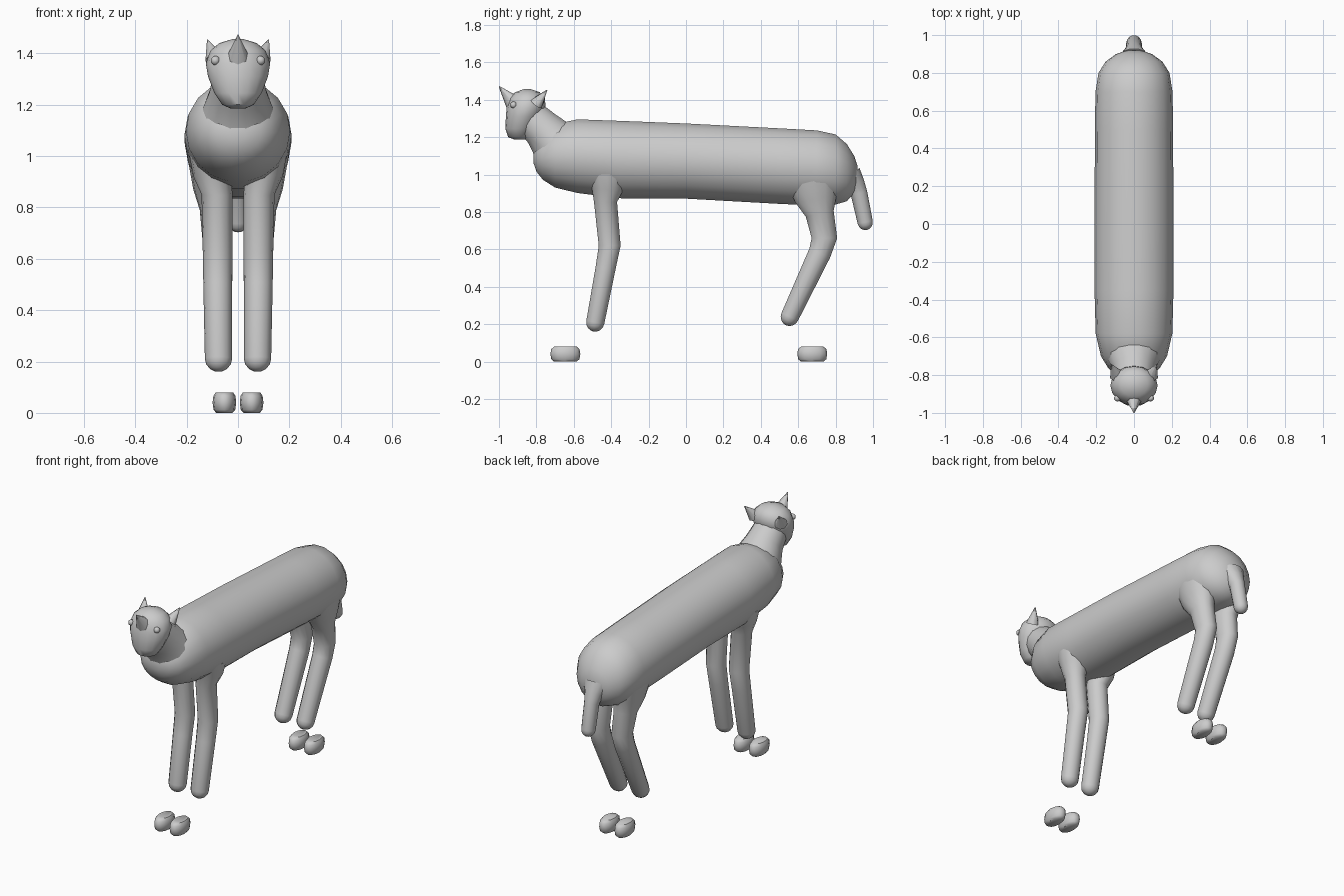
import bpy, bmesh, math
from mathutils import Vector, Matrix

if "Cube" in bpy.data.objects:
    bpy.data.objects.remove(bpy.data.objects["Cube"])

X = Vector((1, 0, 0))


def finish(bm, name, angle=50):
    bmesh.ops.recalc_face_normals(bm, faces=bm.faces)
    me = bpy.data.meshes.new(name)
    bm.to_mesh(me)
    bm.free()
    ob = bpy.data.objects.new(name, me)
    bpy.context.collection.objects.link(ob)
    bpy.ops.object.select_all(action='DESELECT')
    ob.select_set(True)
    bpy.context.view_layer.objects.active = ob
    bpy.ops.object.shade_smooth_by_angle(angle=math.radians(angle))
    return ob


def loft(name, rings, x=0, axis=None, sides=14, dome=False):
    """rings: (x offset, y, z, half width in x, half depth); axis fixes ring direction"""
    pts = [(Vector((x + r[0] * (1 if x >= 0 else -1), r[1], r[2])), r[3], r[4]) for r in rings]
    n = len(pts)
    data = []
    for i, (c, a, b) in enumerate(pts):
        t = axis or (pts[min(i + 1, n - 1)][0] - pts[max(i - 1, 0)][0])
        t = Vector((0, t[1], t[2])).normalized()
        data.append((c, a, b, t))
    if dome:
        c, a, b, t = data[-1]
        for d in (25, 50, 70, 85):
            s, k = math.sin(math.radians(d)), math.cos(math.radians(d))
            data.append((c + t * b * s, a * k, b * k, t))
    bm = bmesh.new()
    loops = []
    for c, a, b, t in data:
        up = X.cross(t)
        loops.append([bm.verts.new(c + X * a * math.cos(w) + up * b * math.sin(w))
                      for w in (2 * math.pi * k / sides for k in range(sides))])
    for p, q in zip(loops, loops[1:]):
        for k in range(sides):
            m = (k + 1) % sides
            bm.faces.new((p[k], p[m], q[m], q[k]))
    bm.faces.new(loops[0])
    bm.faces.new(loops[-1])
    return finish(bm, name)


def cone(name, base, tip, r):
    base, tip = Vector(base), Vector(tip)
    d = tip - base
    bm = bmesh.new()
    mat = Matrix.Translation((base + tip) / 2) @ d.to_track_quat('Z', 'Y').to_matrix().to_4x4()
    bmesh.ops.create_cone(bm, cap_ends=True, segments=8, radius1=r, radius2=0.002,
                          depth=d.length, matrix=mat)
    return finish(bm, name)


# long barrel body
body = [(-.815, 1.09, .03, .03), (-.80, 1.09, .09, .075), (-.765, 1.09, .135, .12),
        (-.70, 1.10, .175, .172), (-.58, 1.098, .203, .2), (-.35, 1.08, .209, .21),
        (0, 1.072, .209, .204), (.5, 1.045, .207, .205), (.7, 1.035, .204, .204),
        (.8, 1.027, .188, .19), (.86, 1.01, .15, .155), (.90, 1.0, .095, .10),
        (.918, 1.0, .04, .045)]
loft("body", [(0, *r) for r in body], axis=Vector((0, 1, 0)), sides=18)

# neck
loft("neck", [(0, -.66, 1.12, .16, .15), (0, -.72, 1.19, .135, .128),
              (0, -.77, 1.245, .112, .108), (0, -.83, 1.30, .10, .10),
              (0, -.86, 1.33, .09, .09)])

# head, lofted from chin to crown
head = [(-.885, 1.186, .03, .03), (-.893, 1.20, .062, .058), (-.888, 1.245, .092, .078),
        (-.868, 1.31, .117, .095), (-.855, 1.36, .125, .104), (-.848, 1.41, .108, .094),
        (-.848, 1.44, .073, .066), (-.848, 1.456, .02, .02)]
loft("head", [(0, *r) for r in head], axis=Vector((0, 0, 1)), sides=16)

# forehead horn
cone("horn", (0, -.925, 1.385), (0, -1.0, 1.472), .045)

# tail
loft("tail", [(0, .87, .99, .085, .075), (0, .905, .945, .055, .055), (0, .925, .90, .043, .046),
              (0, .958, .745, .041, .042)], dome=True)

for side, s in (("right", 1), ("left", -1)):
    # ears and eyes
    cone("ear_" + side, (s * .092, -.80, 1.378), (s * .119, -.743, 1.452), .038)
    bm = bmesh.new()
    bmesh.ops.create_uvsphere(bm, u_segments=10, v_segments=8, radius=.018,
                              matrix=Matrix.Translation((s * .088, -.922, 1.372)))
    finish(bm, "eye_" + side)

    # legs, flared where they join the body
    loft("front_leg_" + side, [(.025, -.42, 1.0, .085, .11), (.02, -.42, .92, .075, .085),
                               (.003, -.43, .85, .06, .063), (0, -.408, .62, .058, .06),
                               (0, -.43, .50, .056, .055), (-.003, -.485, .21, .053, .05)],
         x=s * .079, dome=True)
    loft("hind_leg_" + side, [(.03, .68, .98, .085, .15), (.02, .695, .87, .075, .115),
                              (.006, .715, .79, .064, .078), (0, .74, .66, .058, .07),
                              (0, .715, .58, .057, .062), (-.003, .555, .24, .052, .05)],
         x=s * .079, dome=True)

    # detached feet below the legs
    for part, y in (("front", -.645), ("hind", .675)):
        foot = [(y, 0, .032, .06), (y, .012, .042, .075), (y, .04, .046, .08),
                (y, .066, .043, .076), (y, .08, .034, .06)]
        loft(f"{part}_foot_{side}", [(0, *r) for r in foot], x=s * .053,
             axis=Vector((0, 0, 1)), sides=12)
